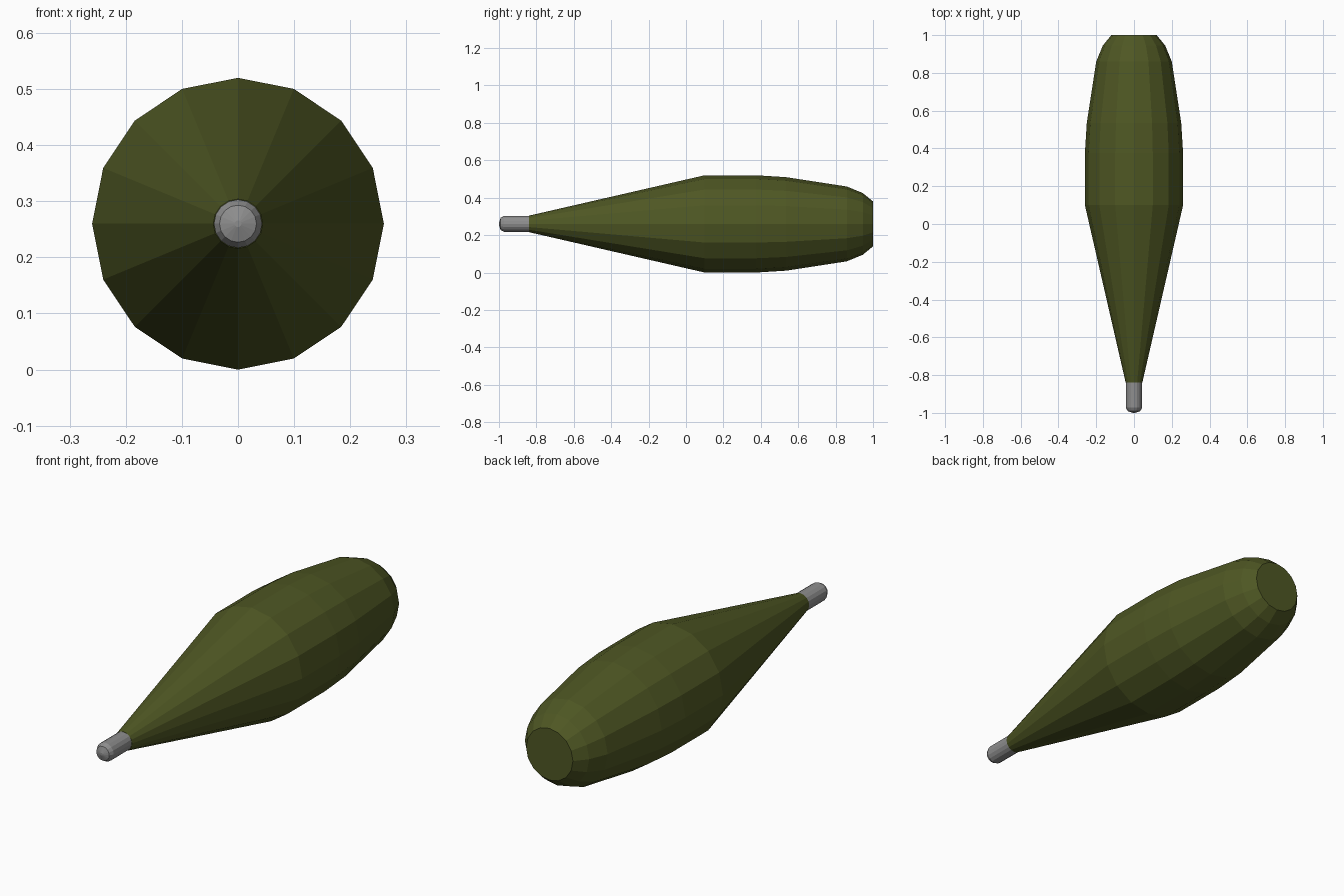
import bpy, bmesh, math

if "Cube" in bpy.data.objects:
    bpy.data.objects.remove(bpy.data.objects["Cube"])

SIDES = 16
AXIS_Z = 0.26


def material(name, rgb):
    m = bpy.data.materials.new(name)
    m.diffuse_color = (*rgb, 1)
    m.use_nodes = True
    m.node_tree.nodes["Principled BSDF"].inputs["Base Color"].default_value = m.diffuse_color
    return m


def lathe(name, profile, mat):
    """Turn a (y, radius) profile, front to back, around the long axis."""
    bm = bmesh.new()
    rings = []
    for y, r in profile:
        rings.append([bm.verts.new((r * math.sin(a), y, AXIS_Z + r * math.cos(a)))
                      for a in (2 * math.pi * i / SIDES for i in range(SIDES))])
    for a, b in zip(rings, rings[1:]):
        for i in range(SIDES):
            j = (i + 1) % SIDES
            bm.faces.new((a[i], a[j], b[j], b[i]))
    bm.faces.new(rings[0])
    bm.faces.new(rings[-1])
    bmesh.ops.recalc_face_normals(bm, faces=bm.faces)
    me = bpy.data.meshes.new(name)
    bm.to_mesh(me)
    bm.free()
    me.materials.append(mat)
    ob = bpy.data.objects.new(name, me)
    bpy.context.collection.objects.link(ob)
    return ob


olive = material("olive_green", (0.077, 0.095, 0.017))
grey = material("metal_grey", (0.27, 0.27, 0.27))

# Tapered shell body with a flat rear end
lathe("shell_body", [(-0.84, 0.044), (0.10, 0.26), (0.375, 0.26), (0.535, 0.25),
                     (0.86, 0.20), (0.945, 0.165), (1.0, 0.12)], olive)

# Round-ended metal fuse at the nose
lathe("nose_fuse", [(-1.0, 0.006), (-0.991, 0.033), (-0.972, 0.043), (-0.84, 0.043)], grey)
